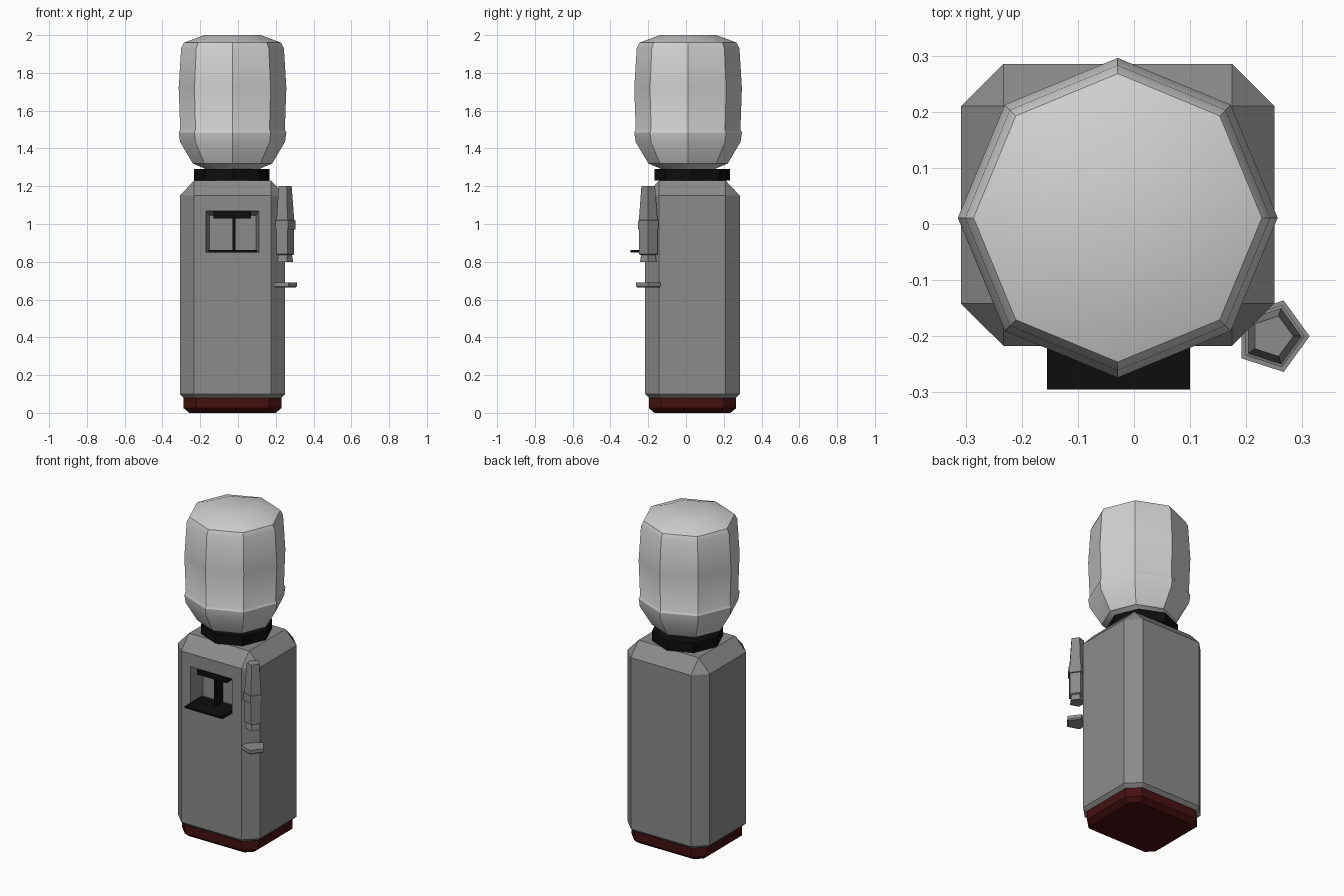
import bpy, bmesh, math

if "Cube" in bpy.data.objects:
    bpy.data.objects.remove(bpy.data.objects["Cube"], do_unlink=True)


def material(name, colour):
    mat = bpy.data.materials.new(name)
    mat.use_nodes = True
    mat.diffuse_color = (*colour, 1)
    mat.node_tree.nodes["Principled BSDF"].inputs["Base Color"].default_value = (*colour, 1)
    return mat


grey = material("cabinet grey", (0.26, 0.26, 0.26))
pale = material("bottle pale grey", (0.64, 0.64, 0.64))
black = material("black plastic", (0.004, 0.004, 0.004))
red = material("dark red", (0.06, 0.005, 0.005))


def finish(name, bm, mat):
    bmesh.ops.remove_doubles(bm, verts=bm.verts, dist=0.0005)
    bmesh.ops.recalc_face_normals(bm, faces=bm.faces)
    mesh = bpy.data.meshes.new(name)
    bm.to_mesh(mesh)
    bm.free()
    mesh.materials.append(mat)
    obj = bpy.data.objects.new(name, mesh)
    bpy.context.collection.objects.link(obj)
    return obj


def loft(rings):
    """Join matching rings of points and cap both ends."""
    bm = bmesh.new()
    loops = [[bm.verts.new(p) for p in ring] for ring in rings]
    n = len(loops[0])
    for low, high in zip(loops, loops[1:]):
        for i in range(n):
            j = (i + 1) % n
            bm.faces.new((low[i], low[j], high[j], high[i]))
    bm.faces.new(loops[0][::-1])
    bm.faces.new(loops[-1])
    return bm


def lathe(name, centre, sides, profile, mat):
    cx, cy = centre
    rings = [[(cx + r * math.cos(math.tau * i / sides),
               cy + r * math.sin(math.tau * i / sides), z) for i in range(sides)]
             for r, z in profile]
    return finish(name, loft(rings), mat)


def chamfered(inset, chamfer, z):
    """Rectangle with cut corners, measured inwards from the cabinet outline."""
    cx, cy, hx, hy = -0.029, 0.034, 0.279 - inset, 0.251 - inset
    c = max(chamfer, 0.0001)
    pts = [(hx, -hy + c), (hx, hy - c), (hx - c, hy), (-hx + c, hy),
           (-hx, hy - c), (-hx, -hy + c), (-hx + c, -hy), (hx - c, -hy)]
    return [(cx + x, cy + y, z) for x, y in pts]


def box(name, x, y, z, mat):
    rings = [[(x[0], y[0], h), (x[1], y[0], h), (x[1], y[1], h), (x[0], y[1], h)] for h in z]
    return finish(name, loft(rings), mat)


def place(face, x, y, z):
    """Move a quad's corners to a rectangle facing the front."""
    mid = face.calc_center_median()
    for v in face.verts:
        v.co = (x[v.co.x > mid.x], y, z[v.co.z > mid.z])


# Cabinet with a tapered niche in its front face
bm = loft([chamfered(0.02, 0.065, 0.08), chamfered(0, 0.075, 0.1),
           chamfered(0, 0.075, 1.15), chamfered(0.075, 0, 1.23)])
bm.normal_update()
front = min(bm.faces, key=lambda f: f.calc_center_median().y)
bmesh.ops.inset_individual(bm, faces=[front], thickness=0.02)
place(front, (-0.17, 0.11), -0.217, (0.85, 1.07))
bmesh.ops.inset_individual(bm, faces=[front], thickness=0.01)
place(front, (-0.15, 0.095), -0.125, (0.862, 1.045))
finish("cabinet", bm, grey)

# Plinth
finish("plinth", loft([chamfered(0.05, 0.04, 0), chamfered(0.02, 0.065, 0.025),
                       chamfered(0.02, 0.065, 0.08)]), red)

# Collar and bottle
lathe("collar", (-0.033, 0.032), 8, [(0.2, 1.23), (0.2, 1.29)], black)
bottle = lathe("water_bottle", (-0.029, 0.011), 8,
               [(0.14, 1.285), (0.15, 1.295), (0.21, 1.32), (0.278, 1.435), (0.285, 1.485),
                (0.277, 1.5), (0.285, 1.72), (0.272, 1.93), (0.257, 1.96), (0.15, 2.0)], pale)
bpy.context.view_layer.objects.active = bottle
bottle.select_set(True)
bpy.ops.object.shade_smooth_by_angle(angle=math.radians(30))

# Taps: upper housing, divider and drip shelf
box("tap_housing", (-0.13, 0.07), (-0.21, -0.12), (1.03, 1.066), black)
box("divider", (-0.028, -0.013), (-0.195, -0.125), (0.855, 1.035), black)
box("drip_shelf", (-0.155, 0.1), (-0.295, -0.13), (0.85, 0.862), black)

# Cup dispenser and the lip below it
cup_centre = (0.246, -0.2)
lathe("cup_dispenser", cup_centre, 5,
      [(0.046, 0.8), (0.04, 0.835), (0.051, 0.84), (0.051, 0.97), (0.058, 0.972),
       (0.058, 1.018), (0.052, 1.02), (0.038, 1.2)], grey)
lathe("cup_lip", cup_centre, 5, [(0.06, 0.663), (0.067, 0.67), (0.067, 0.69)], grey)
